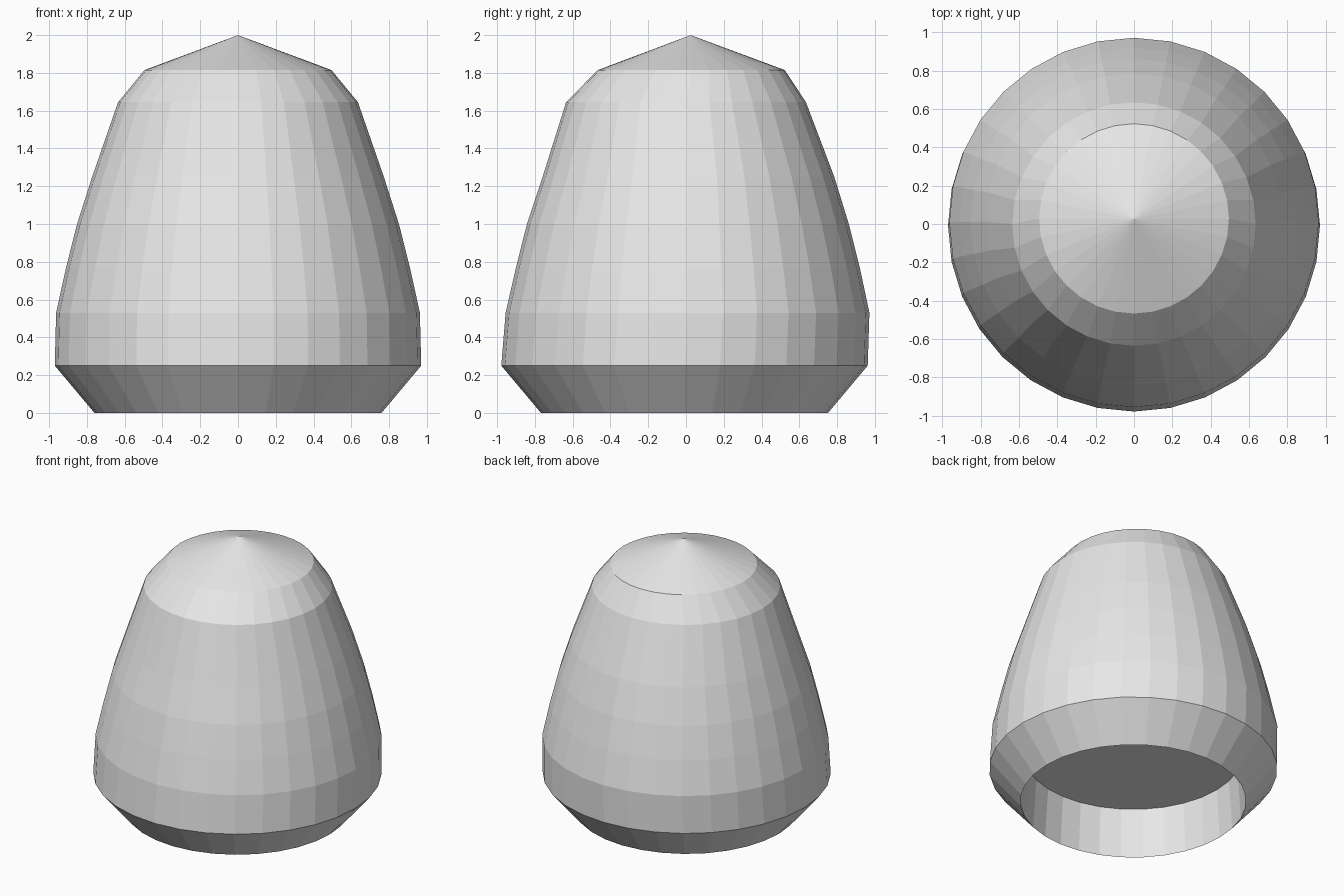
import bpy, bmesh, math

if "Cube" in bpy.data.objects:
    bpy.data.objects.remove(bpy.data.objects["Cube"])

SIDES = 32

grey = bpy.data.materials.new("plain grey")
grey.diffuse_color = (0.8, 0.8, 0.8, 1)
grey.use_nodes = True
grey.node_tree.nodes["Principled BSDF"].inputs["Base Color"].default_value = grey.diffuse_color

# Ring profile: (height, radius, y offset), from the socket roof out and up to the cap
RINGS = [
    (0.36, 0.735, -0.008),  # socket roof
    (0.0, 0.76, -0.008),    # bottom rim
    (0.25, 0.97, -0.008),   # widest edge
    (0.53, 0.963, 0.008),
    (0.77, 0.91, 0.01),
    (1.0, 0.852, 0.01),
    (1.25, 0.772, 0.013),
    (1.645, 0.635, 0.0),    # shoulder
    (1.815, 0.495, 0.028),  # cap edge
]
TIP = (0, 0.025, 2.0)


def ring(bm, z, r, y):
    """One horizontal loop of vertices."""
    return [bm.verts.new((r * math.cos(a), y + r * math.sin(a), z))
            for a in (2 * math.pi * i / SIDES for i in range(SIDES))]


bm = bmesh.new()
loops = [ring(bm, *p) for p in RINGS]

# Socket wall, skirt and tapered body
for low, high in zip(loops, loops[1:]):
    for i in range(SIDES):
        j = (i + 1) % SIDES
        bm.faces.new((low[i], low[j], high[j], high[i]))

# Flat socket roof
bm.faces.new(loops[0][::-1])

# Conical cap
tip = bm.verts.new(TIP)
for i in range(SIDES):
    bm.faces.new((loops[-1][i], loops[-1][(i + 1) % SIDES], tip))

bmesh.ops.recalc_face_normals(bm, faces=bm.faces)
mesh = bpy.data.meshes.new("tapered_knob")
bm.to_mesh(mesh)
bm.free()
mesh.materials.append(grey)
knob = bpy.data.objects.new("tapered_knob", mesh)
bpy.context.collection.objects.link(knob)
